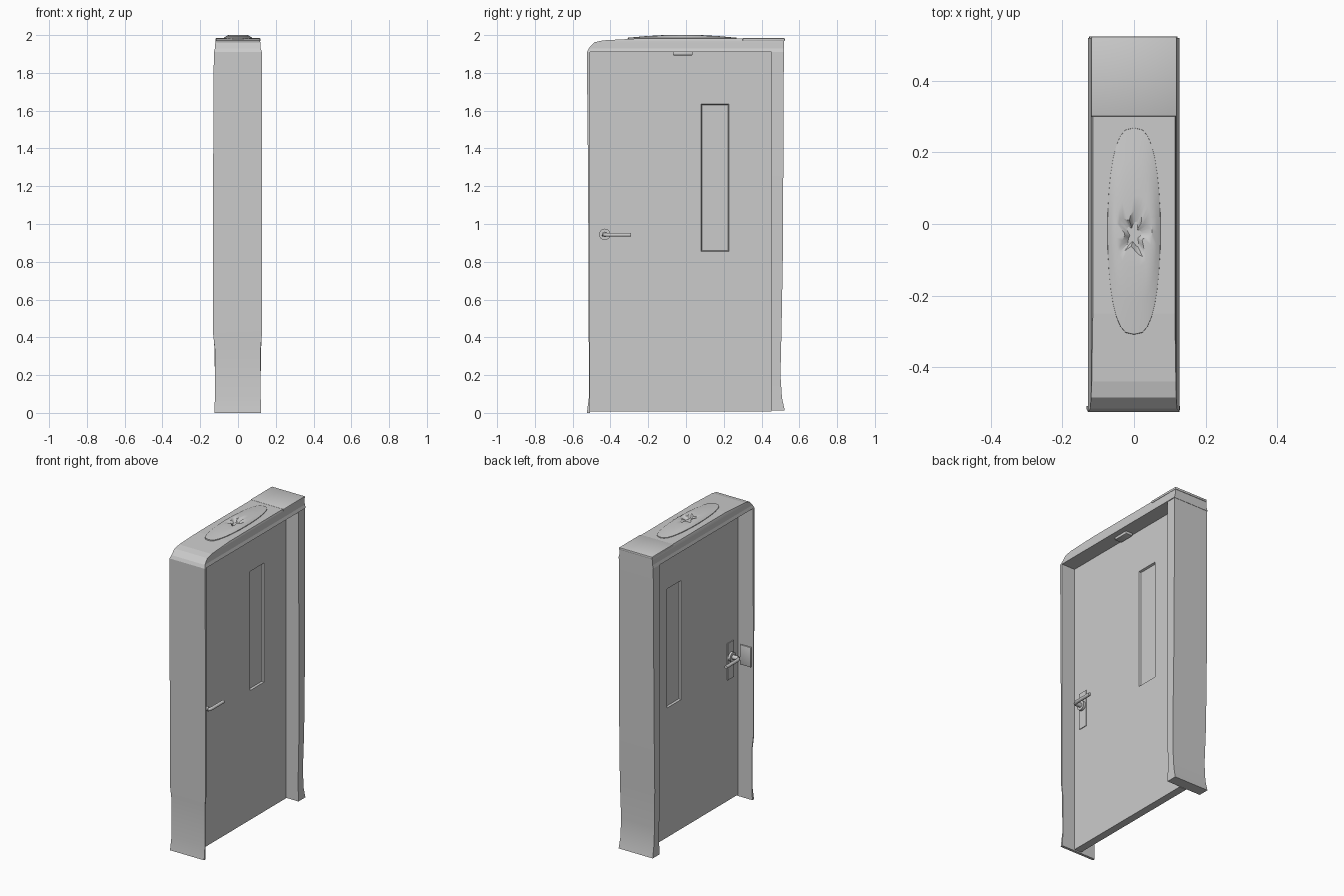
import bpy, bmesh, math
from mathutils import Matrix, Vector

cube = bpy.data.objects.get("Cube")
if cube:
    bpy.data.objects.remove(cube, do_unlink=True)

# One plain painted material
grey = bpy.data.materials.new("plain_grey")
grey.use_nodes = True
colour = (0.6, 0.6, 0.6, 1)
grey.diffuse_color = colour
grey.node_tree.nodes["Principled BSDF"].inputs["Base Color"].default_value = colour


def finish(name, bm, smooth=None):
    bmesh.ops.recalc_face_normals(bm, faces=bm.faces)
    mesh = bpy.data.meshes.new(name)
    bm.to_mesh(mesh)
    bm.free()
    mesh.materials.append(grey)
    obj = bpy.data.objects.new(name, mesh)
    bpy.context.collection.objects.link(obj)
    if smooth:
        bpy.ops.object.select_all(action="DESELECT")
        obj.select_set(True)
        bpy.context.view_layer.objects.active = obj
        bpy.ops.object.shade_smooth_by_angle(angle=math.radians(smooth))
    return obj


def loft(name, rings, smooth=None, capped=True):
    """Skin a stack of point rings and close both ends."""
    bm = bmesh.new()
    loops = [[bm.verts.new(p) for p in ring] for ring in rings]
    n = len(loops[0])
    for low, high in zip(loops, loops[1:]):
        for i in range(n):
            j = (i + 1) % n
            bm.faces.new((low[i], low[j], high[j], high[i]))
    bm.faces.new(loops[0][::-1])
    if capped:
        bm.faces.new(loops[-1])
    return finish(name, bm, smooth)


def rect(z, y0, y1, x0, x1):
    return [(x0, y0, z), (x1, y0, z), (x1, y1, z), (x0, y1, z)]


def add_box(bm, x, y, z):
    lo, hi = Vector((x[0], y[0], z[0])), Vector((x[1], y[1], z[1]))
    place = Matrix.Translation((lo + hi) / 2) @ Matrix.Diagonal((*(hi - lo), 1))
    bmesh.ops.create_cube(bm, size=1, matrix=place)


def box(name, x, y, z, bevel=0):
    bm = bmesh.new()
    add_box(bm, x, y, z)
    if bevel:
        bmesh.ops.bevel(bm, geom=bm.edges[:], offset=bevel, segments=2,
                        profile=0.5, affect="EDGES")
    return finish(name, bm, 40 if bevel else None)


# Frame: thin lock jamb and thick hinge jamb, both flared at the foot
loft("lock_jamb", [rect(z, y, -0.508, x0, x1) for z, y, x0, x1 in (
    (0, -0.525, -0.125, 0.122), (0.09, -0.513, -0.122, 0.12),
    (0.34, -0.514, -0.123, 0.12), (0.42, -0.516, -0.132, 0.127),
    (1.2, -0.518, -0.132, 0.128), (1.91, -0.525, -0.128, 0.127))], 30)
loft("hinge_jamb", [rect(z, 0.452, y, x0, x1) for z, y, x0, x1 in (
    (0.012, 0.523, -0.125, 0.122), (0.08, 0.508, -0.122, 0.12),
    (0.2, 0.5, -0.122, 0.12), (0.45, 0.506, -0.128, 0.125),
    (0.85, 0.513, -0.128, 0.125), (1.91, 0.518, -0.125, 0.122))], 30)

# Lintel with a sloped corner above the lock jamb
loft("lintel", [rect(z, y, 0.52, x0, x1) for z, y, x0, x1 in (
    (1.91, -0.525, -0.128, 0.127), (1.93, -0.515, -0.122, 0.12),
    (1.962, -0.485, -0.12, 0.118), (1.972, -0.44, -0.118, 0.117),
    (1.982, -0.25, -0.115, 0.114))])
box("lintel_lip", (-0.12, 0.12), (0.3, 0.523), (1.968, 1.984), 0.004)

# Door leaf with a tall recessed panel on each side
bm = bmesh.new()
add_box(bm, (-0.02, 0.03), (-0.509, 0.453), (0.008, 1.911))
pane_y, pane_z = (0.08, 0.227), (0.855, 1.635)
for axis, limits in (((0, 1, 0), pane_y), ((0, 0, 1), pane_z)):
    for v in limits:
        bmesh.ops.bisect_plane(bm, geom=bm.verts[:] + bm.edges[:] + bm.faces[:],
                               plane_co=Vector(axis) * v, plane_no=axis)
bm.normal_update()
panes = []
for f in bm.faces:
    c = f.calc_center_median()
    if abs(f.normal.x) > 0.9 and pane_y[0] < c.y < pane_y[1] and pane_z[0] < c.z < pane_z[1]:
        panes.append(f)
bmesh.ops.inset_individual(bm, faces=panes, thickness=0.006, depth=-0.013)
finish("door_leaf", bm)

# Lever handle, rose and back plate on each side
for side, face, label in ((1, 0.03, "left"), (-1, -0.02, "right")):
    box(label + "_back_plate", sorted((face - side * 0.002, face + side * 0.005)),
        (-0.46, -0.397), (0.8, 1.04))
    bm = bmesh.new()
    turn = Matrix.Rotation(math.pi / 2, 4, "Y")
    for radius, length in ((0.03, 0.02), (0.014, 0.06)):
        bmesh.ops.create_cone(
            bm, cap_ends=True, segments=20, radius1=radius, radius2=radius, depth=length,
            matrix=Matrix.Translation((face + side * length / 2, -0.43, 0.945)) @ turn)
    finish(label + "_handle_rose", bm, 40)

    curve = bpy.data.curves.new(label + "_lever", "CURVE")
    curve.dimensions = "3D"
    curve.bevel_depth = 0.011
    curve.bevel_resolution = 3
    curve.use_fill_caps = True
    path = curve.splines.new("POLY")
    points = ((0.045, -0.435), (0.06, -0.428), (0.066, -0.41), (0.066, -0.29))
    path.points.add(len(points) - 1)
    for p, (out, y) in zip(path.points, points):
        p.co = (face + side * out, y, 0.943, 1)
    curve.materials.append(grey)
    bpy.context.collection.objects.link(bpy.data.objects.new(label + "_lever", curve))

# Small fittings on the frame
box("strike_plate", (-0.12, -0.04), (-0.51, -0.499), (0.87, 1.0), 0.003)
box("door_closer", (0.04, 0.09), (-0.07, 0.035), (1.893, 1.915), 0.004)


# Raised oval on top, ending in a crumpled pit
def oval(z, half_x, half_y, cy, crumple=0):
    ring = []
    for i in range(32):
        a = math.tau * i / 32
        c, s = math.cos(a), math.sin(a)
        r = 1 + crumple * math.sin(a * 5 + 1)
        ring.append((math.copysign(abs(c) ** 0.7, c) * half_x * r, cy + s * half_y * r, z))
    return ring


loft("top_oval", [oval(1.97, 0.075, 0.29, -0.02), oval(1.986, 0.074, 0.288, -0.02),
                  oval(1.994, 0.064, 0.2, -0.02), oval(2.0, 0.05, 0.1, -0.02),
                  oval(1.998, 0.036, 0.055, -0.025, 0.3),
                  oval(1.98, 0.014, 0.025, -0.03, 0.3)], 35)
